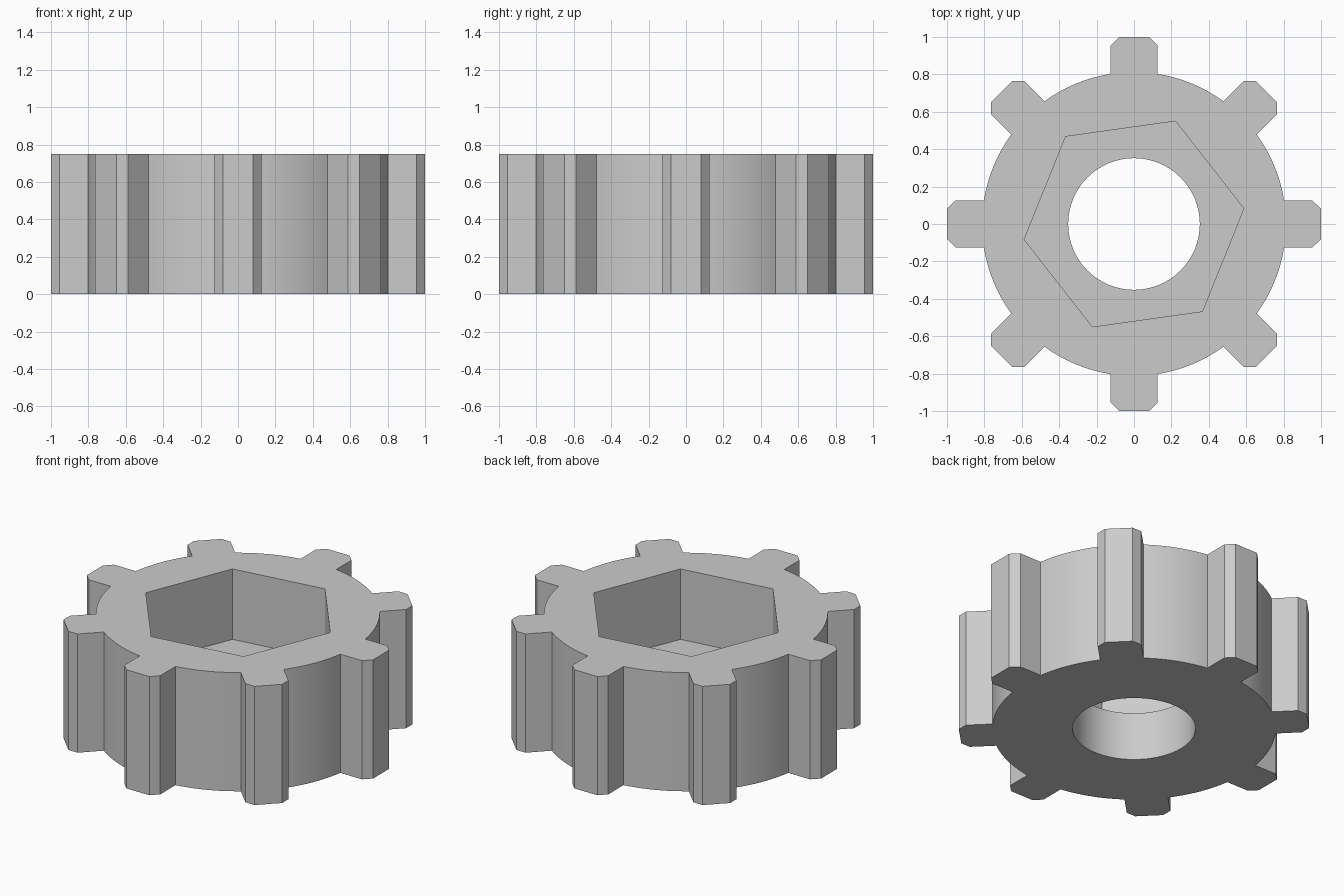
import bpy, bmesh
from math import sin, cos, asin, radians, pi
from mathutils import Vector, Matrix

old = bpy.data.objects.get("Cube")
if old:
    bpy.data.objects.remove(old, do_unlink=True)

HEIGHT, FLOOR = 0.75, 0.305
TEETH, BODY_R, HALF_W = 8, 0.812, 0.125
ARC_STEPS = 12


def polygon(radius, sides, start=0.0):
    return [Vector((radius * cos(start + 2 * pi * i / sides),
                    radius * sin(start + 2 * pi * i / sides))) for i in range(sides)]


def gear_outline():
    """Chamfered teeth joined by arcs of the round body."""
    half_angle = asin(HALF_W / BODY_R)
    pitch = 2 * pi / TEETH
    tooth = [Vector(p) for p in ((0.955, -HALF_W), (1, -0.08), (1, 0.08), (0.955, HALF_W))]
    points = []
    for i in range(TEETH):
        points += [Matrix.Rotation(i * pitch, 2) @ p for p in tooth]
        span = pitch - 2 * half_angle
        for s in range(ARC_STEPS + 1):
            a = i * pitch + half_angle + span * s / ARC_STEPS
            points.append(Vector((BODY_R * cos(a), BODY_R * sin(a))))
    return points


bm = bmesh.new()


def ring(points, z):
    verts = [bm.verts.new((p.x, p.y, z)) for p in points]
    edges = [bm.edges.new((v, verts[(i + 1) % len(verts)])) for i, v in enumerate(verts)]
    return verts, edges


def wall(low, high):
    for i in range(len(low[0])):
        j = (i + 1) % len(low[0])
        bm.faces.new((low[0][i], low[0][j], high[0][j], high[0][i]))


def flat_with_hole(outer, inner):
    bmesh.ops.triangle_fill(bm, use_beauty=True, use_dissolve=False,
                            edges=outer[1] + inner[1])


# Outline, hexagonal pocket and round through-bore
outline = gear_outline()
hexagon = polygon(0.593, 6, radians(8))
bore = polygon(0.352, 64)
outer_low, outer_high = ring(outline, 0), ring(outline, HEIGHT)
hex_low, hex_high = ring(hexagon, FLOOR), ring(hexagon, HEIGHT)
bore_low, bore_high = ring(bore, 0), ring(bore, FLOOR)

# Flat faces: top, pocket floor, underside
flat_with_hole(outer_high, hex_high)
flat_with_hole(hex_low, bore_high)
flat_with_hole(outer_low, bore_low)

# Upright walls
wall(outer_low, outer_high)
wall(hex_low, hex_high)
wall(bore_low, bore_high)
bmesh.ops.recalc_face_normals(bm, faces=bm.faces[:])

mesh = bpy.data.meshes.new("toothed_wheel")
bm.to_mesh(mesh)
bm.free()
wheel = bpy.data.objects.new("toothed_wheel", mesh)
bpy.context.collection.objects.link(wheel)

# Plain grey finish
grey = bpy.data.materials.new("plain_grey")
grey.use_nodes = True
colour = (0.6, 0.6, 0.6, 1)
grey.diffuse_color = colour
grey.node_tree.nodes["Principled BSDF"].inputs["Base Color"].default_value = colour
mesh.materials.append(grey)

bpy.ops.object.select_all(action='DESELECT')
wheel.select_set(True)
bpy.context.view_layer.objects.active = wheel
bpy.ops.object.shade_smooth_by_angle(angle=radians(30))
